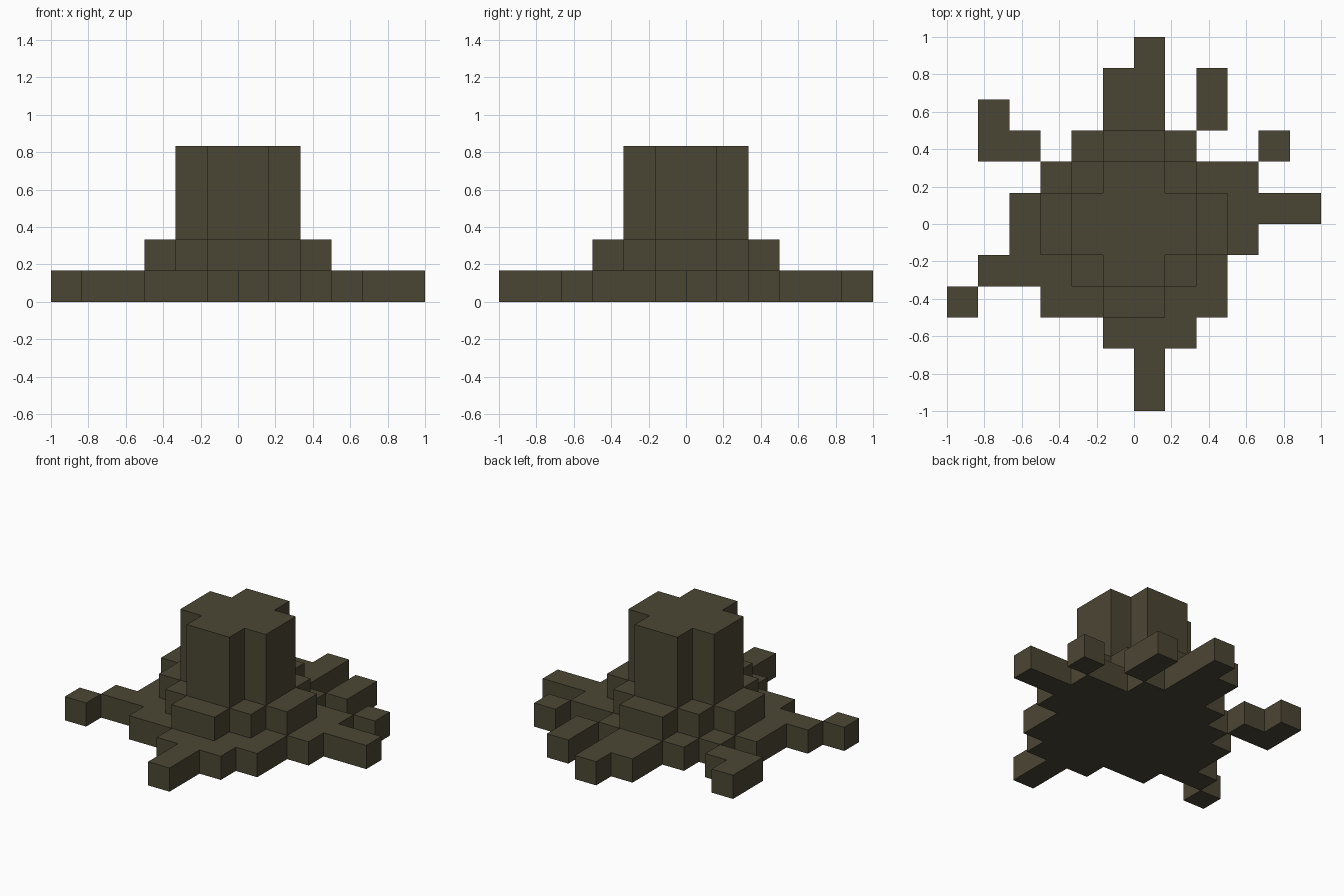
import bpy
import bmesh

cube = bpy.data.objects.get("Cube")
if cube:
    bpy.data.objects.remove(cube, do_unlink=True)

U = 1 / 6  # size of one block

# Single dark olive colour
COLOR = (0.0704, 0.0612, 0.0343, 1.0)
mat = bpy.data.materials.new("dark_olive")
mat.use_nodes = True
mat.diffuse_color = COLOR
bsdf = next(n for n in mat.node_tree.nodes if n.type == 'BSDF_PRINCIPLED')
bsdf.inputs["Base Color"].default_value = COLOR
bsdf.inputs["Roughness"].default_value = 0.9


def slab(name, rows, bottom, top):
    """Extrude a blocky footprint; rows are (row, first column, last column)."""
    bm = bmesh.new()
    for j, first, last in rows:
        for i in range(first, last + 1):
            corners = ((i, j), (i + 1, j), (i + 1, j + 1), (i, j + 1))
            bm.faces.new([bm.verts.new((x * U, y * U, bottom * U)) for x, y in corners])
    bmesh.ops.remove_doubles(bm, verts=bm.verts[:], dist=0.001)
    ext = bmesh.ops.extrude_face_region(bm, geom=bm.faces[:])
    moved = [g for g in ext["geom"] if isinstance(g, bmesh.types.BMVert)]
    bmesh.ops.translate(bm, verts=moved, vec=(0, 0, (top - bottom) * U))
    bmesh.ops.recalc_face_normals(bm, faces=bm.faces[:])
    # Merge coplanar block faces into clean flat sides
    bmesh.ops.dissolve_limit(bm, angle_limit=0.01, verts=bm.verts[:], edges=bm.edges[:])
    mesh = bpy.data.meshes.new(name)
    bm.to_mesh(mesh)
    bm.free()
    mesh.materials.append(mat)
    obj = bpy.data.objects.new(name, mesh)
    bpy.context.collection.objects.link(obj)
    return obj


# Spreading base with its attached arms
slab("base", [
    (5, 0, 0), (4, -1, 0), (3, -1, 0), (2, -2, 1), (1, -3, 3), (0, -4, 5),
    (-1, -4, 3), (-2, -5, 2), (-3, -3, 2), (-4, -1, 1), (-5, 0, 0), (-6, 0, 0),
], 0, 1)

# Outlying pieces that touch the base only at corners
slab("outer_block_front_right", [(-3, -6, -6)], 0, 1)
slab("outer_block_back_right", [(2, -5, -4), (3, -5, -5)], 0, 1)
slab("outer_block_back", [(3, 2, 2), (4, 2, 2)], 0, 1)
slab("outer_block_left", [(2, 4, 4)], 0, 1)

# Middle step
slab("middle_step", [
    (2, -1, 0), (1, -2, 1), (0, -3, 2), (-1, -3, 2), (-2, -2, 1), (-3, -1, 0),
], 1, 2)

# Cross-shaped tower
slab("tower", [(1, -1, 0), (0, -2, 1), (-1, -2, 1), (-2, -1, 0)], 2, 5)
